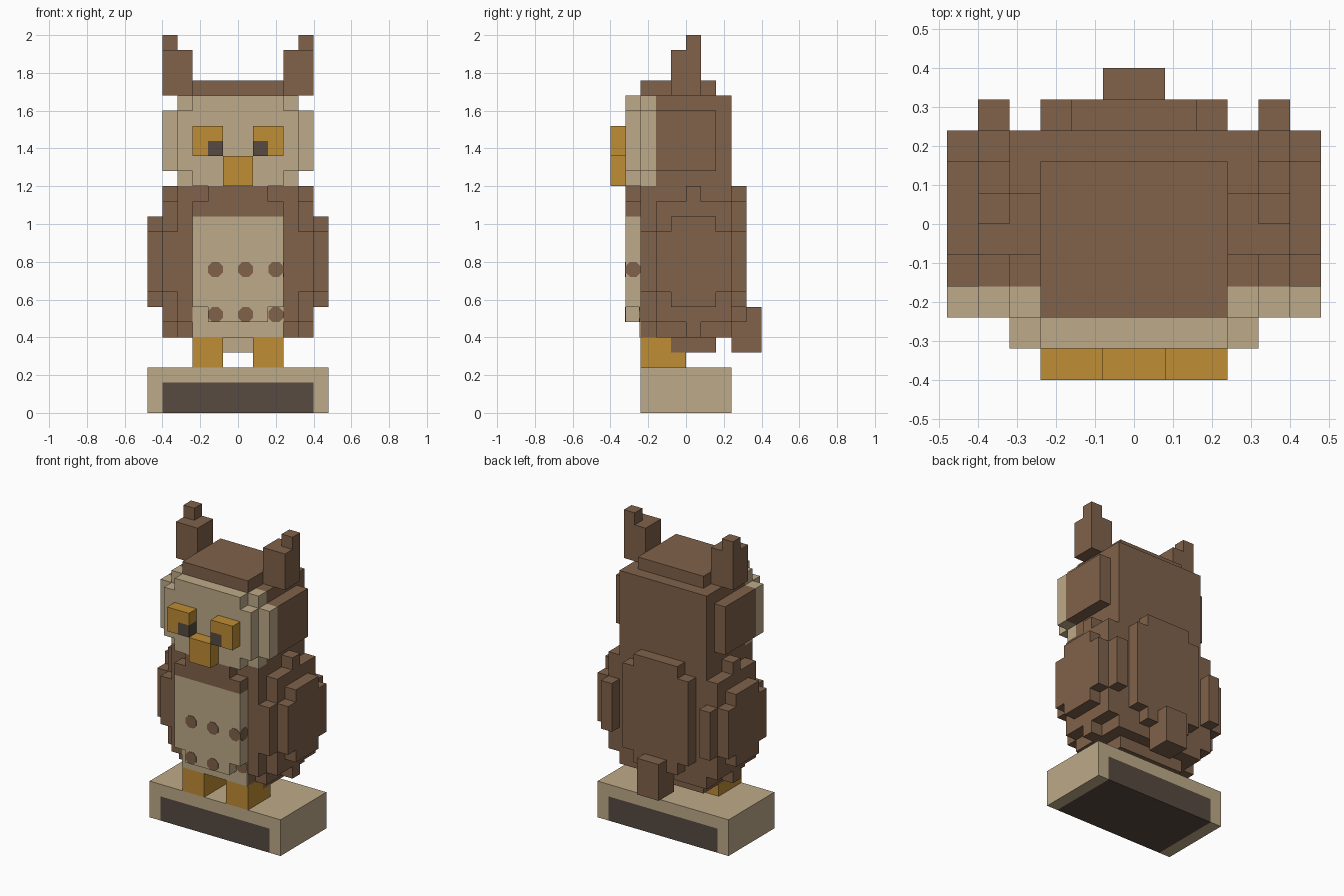
import bpy, bmesh, math
from mathutils import Matrix, Vector

if "Cube" in bpy.data.objects:
    bpy.data.objects.remove(bpy.data.objects["Cube"], do_unlink=True)

U = 0.08  # size of one block


def material(name, color):
    m = bpy.data.materials.new(name)
    m.use_nodes = True
    m.diffuse_color = (*color, 1)
    m.node_tree.nodes["Principled BSDF"].inputs["Base Color"].default_value = (*color, 1)
    return m


BROWN = material("feather_brown", (0.216, 0.122, 0.069))
TAN = material("pale_tan", (0.509, 0.402, 0.25))
ORANGE = material("amber", (0.521, 0.266, 0.034))
DARK = material("dark_brown", (0.095, 0.069, 0.051))


def finish(bm, name, mat):
    mesh = bpy.data.meshes.new(name)
    bm.to_mesh(mesh)
    bm.free()
    mesh.materials.append(mat)
    obj = bpy.data.objects.new(name, mesh)
    bpy.context.collection.objects.link(obj)
    return obj


def blocks(name, mat, *boxes):
    """Join boxes given in block units as x0, x1, y0, y1, z0, z1."""
    bm = bmesh.new()
    for x0, x1, y0, y1, z0, z1 in boxes:
        size = Vector((x1 - x0, y1 - y0, z1 - z0)) * U
        mid = Vector((x0 + x1, y0 + y1, z0 + z1)) * U / 2
        bmesh.ops.create_cube(bm, size=1, matrix=Matrix.Translation(mid) @ Matrix.Diagonal(size).to_4x4())
    return finish(bm, name, mat)


def pair(name, mat, *boxes):
    """Build the left part and its mirror image on the right."""
    blocks("left_" + name, mat, *boxes)
    blocks("right_" + name, mat, *[(-b[1], -b[0], *b[2:]) for b in boxes])


def spot(name, x, y, z, axis):
    """Thin eight-sided chest spot facing along the given axis."""
    bm = bmesh.new()
    bmesh.ops.create_cone(bm, cap_ends=True, segments=8, radius1=0.043, radius2=0.043, depth=0.006)
    turn = Matrix.Rotation(math.pi / 2, 4, axis) @ Matrix.Rotation(math.pi / 8, 4, "Z")
    bm.transform(Matrix.Translation(Vector((x, y, z)) * U) @ turn)
    finish(bm, name, BROWN)


# Plinth with a dark core
blocks("plinth_core", DARK, (-5, 5, -3, 3, 0, 2))
blocks("plinth_top", TAN, (-6, 6, -3, 3, 2, 3))
pair("plinth_end", TAN, (5, 6, -3, 3, 0, 2))

# Legs
pair("leg", ORANGE, (1, 3, -3, 0, 3, 4), (1, 3, -3, -1, 4, 5))

# Body, rounded off in steps
blocks("body", BROWN,
       (-3, 3, -3, 4, 7, 14), (-2, 2, -3, 4, 6, 15),
       (-4, 4, -3, 3, 6, 15), (-4, 4, -2, 3, 5, 6),
       (-3, 3, -3, 3, 5, 6), (-3, 3, -1, 2, 4, 5))
blocks("tail", BROWN, (-1, 1, 3, 5, 4, 7))

# Chest
blocks("chest", TAN, (-3, 3, -4, -3, 7, 13), (-2, 2, -4, -3, 6, 7))
blocks("collar", BROWN, (-3, 3, -4, -3, 13, 14), (-2, 2, -4, -3, 14, 15))
blocks("lower_belly", TAN, (-3, 3, -3.08, -3, 5, 7))
blocks("under_belly", TAN, (-1, 1, -1.08, -1, 4, 5))
for row, z in (("upper", 9.5), ("lower", 6.5)):
    for i, x in enumerate((-1.5, 0.5, 2.5)):
        y = -3.08 if row == "lower" and x > 2 else -4
        spot(f"{row}_chest_spot_{i + 1}", x, y, z, "X")
spot("side_chest_spot", 3, -3.5, 9.5, "Y")

# Wings
pair("wing", BROWN,
     (4, 5, 0, 1, 5, 15), (4, 5, -2, 3, 6, 14), (4, 5, -3, 4, 8, 12),
     (5, 6, -2, 3, 8, 12), (5, 6, -1, 2, 7, 13))

# Head
blocks("face", TAN,
       (-4, 4, -4, -3, 16, 20), (-3, 3, -4, -3, 15, 21),
       (-5, 5, -3, -2, 16, 20), (-4, 4, -3, -2, 15, 21))
blocks("head_back", BROWN, (-5, 5, -2, 2, 16, 20), (-4, 4, -2, 3, 15, 21))
blocks("crown", BROWN, (-3, 3, -3, 2, 21, 22))
pair("ear", BROWN, (3, 5, -1, 1, 21, 24), (4, 5, 0, 1, 24, 25))

# Eyes and beak
pair("eye", ORANGE, (1, 3, -5, -4, 18, 19), (2, 3, -5, -4, 17, 18))
pair("pupil", DARK, (1, 2, -5, -4, 17, 18))
blocks("beak", ORANGE, (-1, 1, -5, -4, 15, 17))
